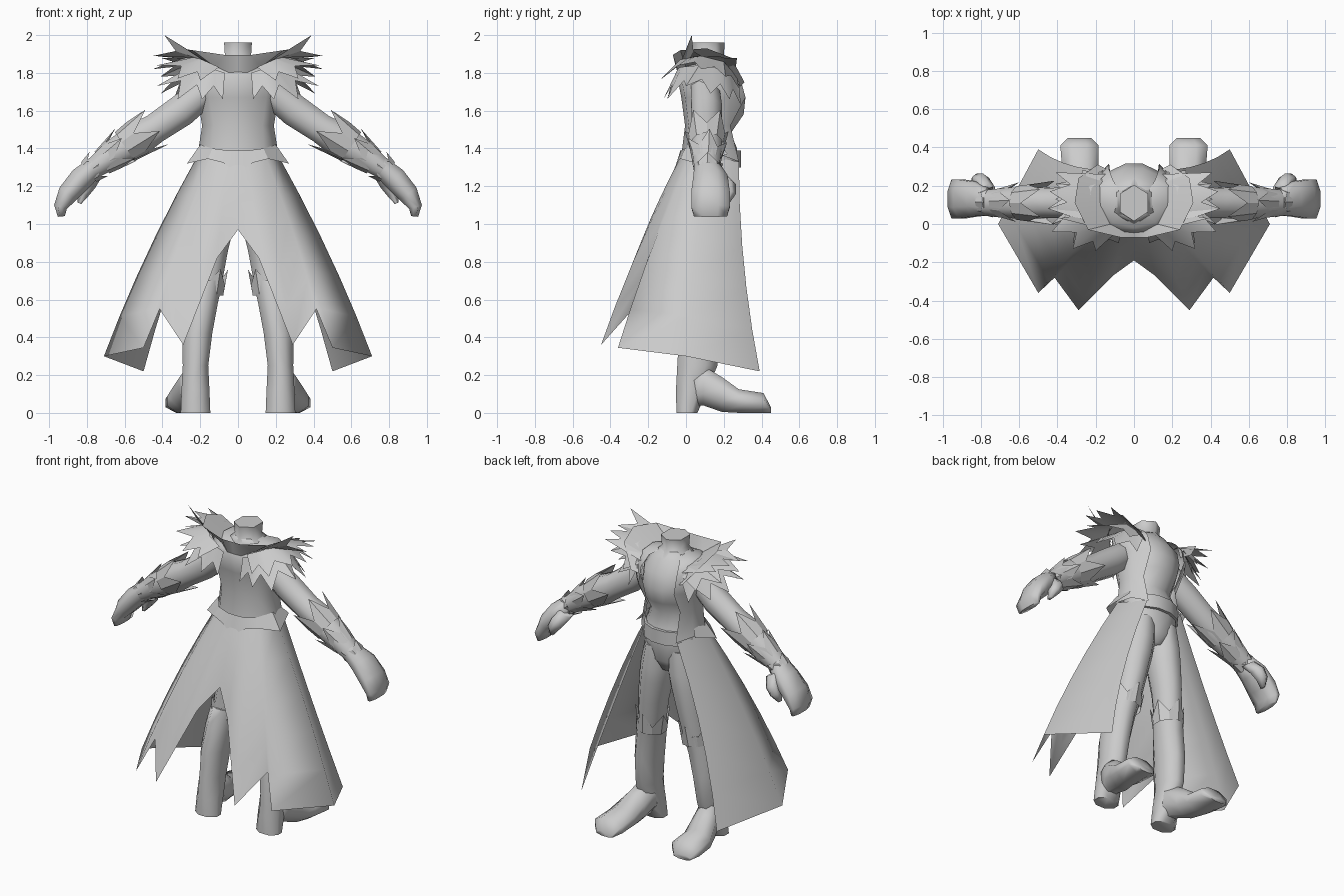
import bpy, bmesh, math
from mathutils import Vector as V

grey = bpy.data.materials.new("plain_grey")
grey.diffuse_color = (0.6, 0.6, 0.6, 1)


def make(name, verts, faces, mirror=True, angle=40):
    me = bpy.data.meshes.new(name)
    me.from_pydata([tuple(v) for v in verts], [], faces)
    bm = bmesh.new()
    bm.from_mesh(me)
    bmesh.ops.recalc_face_normals(bm, faces=bm.faces[:])
    bm.to_mesh(me)
    bm.free()
    me.materials.append(grey)
    ob = bpy.data.objects.new(name, me)
    bpy.context.collection.objects.link(ob)
    bpy.ops.object.select_all(action='DESELECT')
    ob.select_set(True)
    bpy.context.view_layer.objects.active = ob
    bpy.ops.object.shade_smooth_by_angle(angle=math.radians(angle))
    if mirror:
        m = ob.modifiers.new("mirror", 'MIRROR')
        m.use_clip = True
        m.merge_threshold = 0.002
    return ob


def loft(name, rings, n=8, mirror=True, angle=75):
    """Closed tube through rings of (centre, u vector, v vector)."""
    verts, faces = [], []
    for c, u, v in rings:
        for i in range(n):
            a = 2 * math.pi * (i + 0.5) / n
            verts.append(c + u * math.cos(a) + v * math.sin(a))
    for r in range(len(rings) - 1):
        for i in range(n):
            j = (i + 1) % n
            faces.append((r*n + i, r*n + j, (r+1)*n + j, (r+1)*n + i))
    faces.append(tuple(range(n)))
    faces.append(tuple(range((len(rings) - 1) * n, len(rings) * n)))
    return make(name, verts, faces, mirror, angle)


def upright(name, pts, n=8, mirror=True):
    """Horizontal rings: x, y, z, x radius, y radius."""
    loft(name, [(V((x, y, z)), V((rx, 0, 0)), V((0, ry, 0))) for x, y, z, rx, ry in pts], n, mirror)


def limb(name, pts, n=8):
    """Rings square to a path: x, y, z, radius, depth radius."""
    rings = []
    for i, (x, y, z, ru, rv) in enumerate(pts):
        a, b = pts[max(i - 1, 0)], pts[min(i + 1, len(pts) - 1)]
        d = V((b[0] - a[0], 0, b[2] - a[2])).normalized()
        rings.append((V((x, y, z)), V((-d.z, 0, d.x)) * ru, V((0, rv, 0))))
    loft(name, rings, n)


def sheet(name, rows, angle=40):
    w = len(rows[0])
    faces = [(r*w + i, r*w + i + 1, (r+1)*w + i + 1, (r+1)*w + i)
             for r in range(len(rows) - 1) for i in range(w - 1)]
    make(name, [V(v) for r in rows for v in r], faces, True, angle)


def fur_ring(name, c, d, r, length, flare, n, phase=0.0):
    """Sleeve with a zigzag edge pointing along d."""
    c, d = V(c), V(d).normalized()
    v = V((0, 1, 0))
    u = d.cross(v)
    verts, faces, m = [], [], 2 * n
    for i in range(m):
        a = 2 * math.pi * i / m + phase
        o = u * math.cos(a) + v * math.sin(a)
        tip = i % 2 == 0
        verts += [c + o * r,
                  c + o * (r + (flare if tip else flare * 0.3)) + d * length * (1 if tip else 0.4)]
    for i in range(m):
        j = (i + 1) % m
        faces.append((2*i, 2*j, 2*j + 1, 2*i + 1))
    make(name, verts, faces, True, 25)


def fur_fan(name, base, tips):
    """Strip of pointed tufts hanging from an evenly sampled base line."""
    base, tips = [V(b) for b in base], [V(t) for t in tips]

    def at(t):
        s = t * (len(base) - 1)
        k = min(int(s), len(base) - 2)
        return base[k].lerp(base[k + 1], s - k)
    n = len(tips)
    verts, faces = [], []
    for i in range(2 * n + 1):
        b = at(i / (2 * n))
        if i % 2:
            e = tips[i // 2]
        else:
            p, q = tips[max(i // 2 - 1, 0)], tips[min(i // 2, n - 1)]
            e = b.lerp((p + q) / 2, 0.55)
        verts += [b, e]
    for i in range(2 * n):
        faces.append((2*i, 2*i + 2, 2*i + 3, 2*i + 1))
    make(name, verts, faces, True, 25)


# Torso, hips and neck
upright("torso", [(0, .15, 1.10, .05, .08), (0, .15, 1.17, .15, .11), (0, .15, 1.28, .18, .125),
                  (0, .15, 1.40, .17, .125), (0, .14, 1.48, .145, .10), (0, .17, 1.58, .155, .14),
                  (0, .17, 1.67, .18, .15), (0, .155, 1.76, .18, .14), (0, .125, 1.84, .14, .115),
                  (0, .11, 1.88, .08, .09)], 12, False)
upright("neck", [(0, .12, 1.84, .14, .12), (0, .11, 1.89, .08, .09), (0, .11, 1.96, .085, .095)], 6, False)
upright("belt", [(0, .15, 1.30, .19, .145), (0, .15, 1.39, .18, .145)], 12, False)

# Legs and boots
upright("leg", [(.085, .15, 1.25, .09, .11), (.10, .15, 1.10, .105, .12), (.115, .145, 1.0, .105, .118),
                (.14, .14, .85, .092, .108), (.17, .12, .65, .085, .095)])
upright("boot_shaft", [(.165, .12, .70, .092, .105), (.19, .095, .58, .09, .11), (.215, .075, .42, .085, .12),
                       (.225, .06, .25, .073, .115), (.225, .03, .12, .08, .09), (.225, .005, 0, .085, .06)])
fur_ring("boot_cuff", (.17, .12, .63), (-.1, .05, 1), .097, .14, .012, 5, math.pi / 2)
loft("boot_foot", [(V((x, y, (lo + hi) / 2)), V((w * 1.08, 0, 0)), V((0, 0, (hi - lo) * .54)))
                   for y, x, w, lo, hi in [(.02, .23, .06, .03, .22), (.09, .235, .075, .04, .25),
                                           (.19, .26, .085, .005, .19), (.28, .28, .095, 0, .125),
                                           (.41, .285, .1, 0, .105), (.45, .285, .06, 0, .03)]])

# Arms, hands and thumbs
limb("arm", [(.15, .10, 1.72, .08, .08), (.30, .11, 1.60, .092, .088), (.44, .11, 1.505, .085, .085),
             (.53, .11, 1.45, .098, .09), (.66, .11, 1.37, .08, .085), (.77, .11, 1.29, .058, .072)])
limb("hand", [(.75, .11, 1.31, .058, .07), (.83, .13, 1.24, .068, .098), (.90, .13, 1.16, .06, .11),
              (.94, .13, 1.09, .038, .11), (.935, .13, 1.04, .02, .095)])
limb("thumb", [(.76, .17, 1.26, .045, .045), (.79, .215, 1.21, .045, .05), (.82, .225, 1.16, .035, .04),
               (.84, .21, 1.11, .012, .02)], 6)
fur_ring("elbow_fur", (.60, .11, 1.41), (-.8, 0, .55), .092, .20, .03, 5)
fur_ring("forearm_fur", (.72, .11, 1.325), (-.8, 0, .55), .07, .16, .04, 5, .5)
fur_ring("wrist_cuff", (.79, .115, 1.275), (-.75, 0, .6), .066, .07, .015, 4)

# Open coat body, from front edge round to the back
sheet("coat_body", [
    [(.12, .28, 1.33), (.19, .2, 1.36), (.215, .1, 1.36), (.14, 0, 1.36), (0, -.025, 1.36)],
    [(.12, .235, 1.52), (.175, .18, 1.52), (.19, .09, 1.52), (.13, .015, 1.52), (0, -.005, 1.52)],
    [(.13, .315, 1.67), (.205, .23, 1.67), (.215, .09, 1.67), (.15, -.005, 1.67), (0, -.025, 1.67)],
    [(.13, .285, 1.78), (.24, .21, 1.79), (.25, .09, 1.8), (.15, -.03, 1.8), (0, -.05, 1.8)],
    [(.11, .23, 1.84), (.16, .2, 1.86), (.17, .1, 1.86), (.11, .01, 1.85), (0, -.02, 1.83)],
    [(.08, .18, 1.86), (.08, .17, 1.87), (.08, .1, 1.87), (.06, .05, 1.86), (0, .04, 1.85)]], 60)

# Coat skirt: waist and hem points from front corner to centre back
waist = [(.13, .28, 1.33), (.215, .1, 1.36), (.175, .025, 1.36), (.145, 0, 1.36),
         (.10, -.015, 1.36), (.05, -.025, 1.36), (0, -.03, 1.36)]
hem = [(.50, .39, .22), (.71, 0, .30), (.50, -.36, .345), (.415, -.28, .55),
       (.29, -.45, .36), (.11, -.27, .82), (0, -.19, .97)]
skirt = []
for k in range(6):
    t = k / 5
    f = t + .2 * t * (1 - t)
    skirt.append([V((a[0] + (b[0] - a[0]) * f, a[1] + (b[1] - a[1]) * (f if b[1] < .2 else t * t),
                     a[2] + (b[2] - a[2]) * t)) for a, b in zip(waist, hem)])
sheet("coat_skirt", skirt, 100)

# Short pointed flap over the back of the waist
sheet("waist_flap", [
    [(.19, .19, 1.41), (.20, .08, 1.42), (.135, -.005, 1.40), (.06, -.025, 1.39), (0, -.03, 1.39)],
    [(.22, .22, 1.37), (.27, .06, 1.32), (.16, -.03, 1.345), (.08, -.05, 1.325), (0, -.065, 1.27)]], 30)

# Flared standing collar
sheet("collar", [
    [(.13, .28, 1.72), (.16, .22, 1.83), (.17, .11, 1.85), (.12, .0, 1.83), (.05, -.04, 1.80), (0, -.045, 1.80)],
    [(.19, .31, 1.75), (.29, .24, 1.88), (.31, .11, 1.93), (.24, -.03, 1.92), (.07, -.07, 1.895),
     (0, -.07, 1.895)]], 30)

# Layers of shoulder fur
fur_fan("upper_fur", [(.15, -.03, 1.85), (.22, .02, 1.88), (.24, .1, 1.89), (.22, .19, 1.87), (.15, .26, 1.80)],
        [(.39, .03, 2.0), (.45, .08, 1.89), (.44, .17, 1.89), (.41, .27, 1.88)])
fur_fan("middle_fur", [(.10, -.05, 1.83), (.19, -.03, 1.87), (.25, .08, 1.89), (.23, .2, 1.86), (.16, .27, 1.78)],
        [(.20, -.14, 1.76), (.32, -.13, 1.77), (.43, -.04, 1.84), (.45, .08, 1.82),
         (.41, .21, 1.78), (.27, .28, 1.72)])
fur_fan("lower_fur", [(.07, -.05, 1.80), (.16, -.04, 1.83), (.24, .07, 1.84), (.23, .2, 1.82), (.16, .28, 1.76)],
        [(.08, -.10, 1.66), (.19, -.12, 1.66), (.32, -.10, 1.66), (.43, .0, 1.73),
         (.41, .13, 1.69), (.34, .23, 1.66), (.22, .29, 1.63)])
